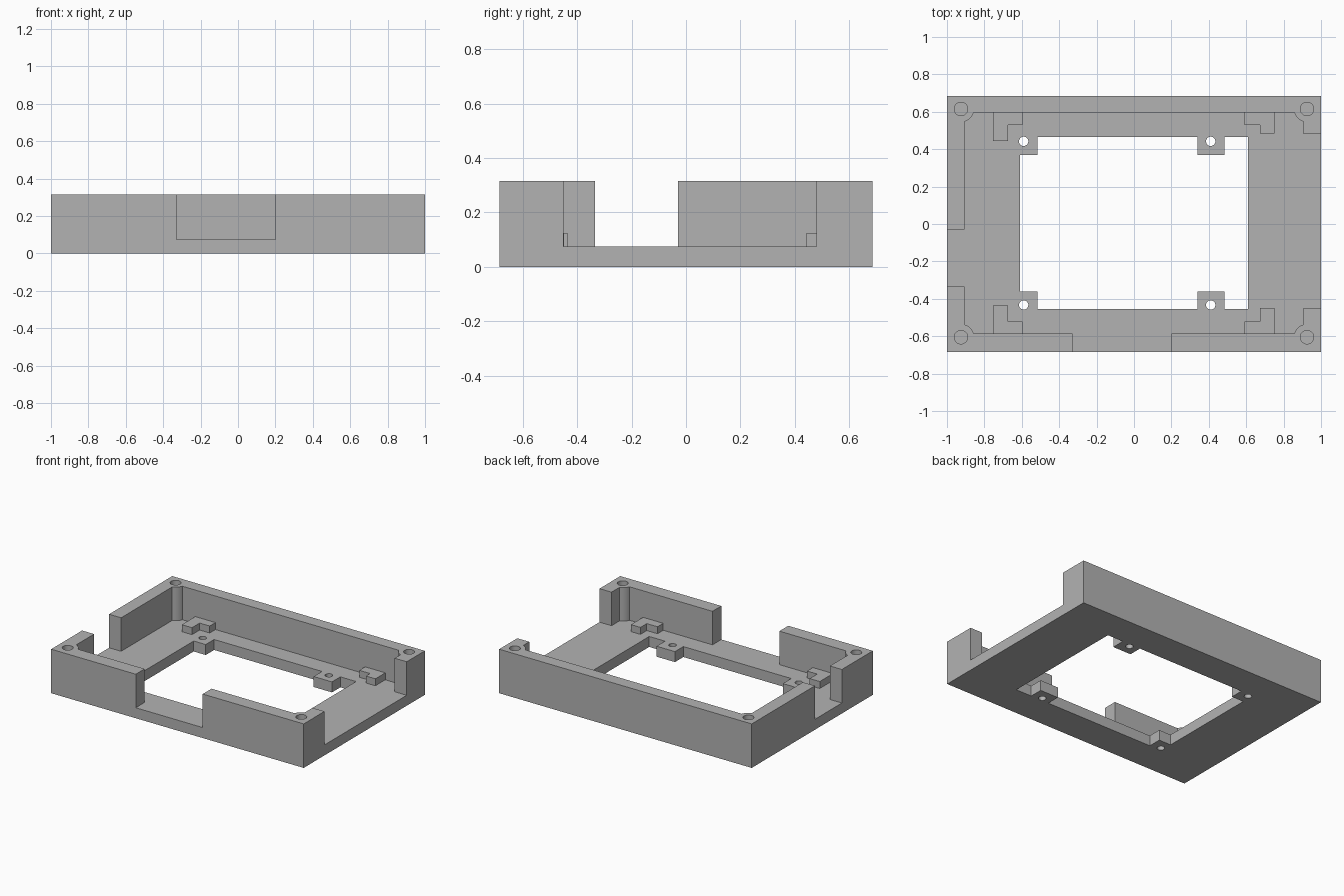
import bpy, bmesh, math

if "Cube" in bpy.data.objects:
    bpy.data.objects.remove(bpy.data.objects["Cube"])

H, FLOOR, LEDGE = 0.315, 0.075, 0.125      # rim, floor and support heights
IX, IY0, IY1 = 0.905, -0.585, 0.595        # inner wall faces

grey = bpy.data.materials.new("grey plastic")
grey.diffuse_color = (0.45, 0.45, 0.45, 1)
grey.use_nodes = True
grey.node_tree.nodes["Principled BSDF"].inputs["Base Color"].default_value = grey.diffuse_color


def prism(name, pts, z0, z1):
    """Extrude a flat outline from z0 to z1."""
    bm = bmesh.new()
    face = bm.faces.new([bm.verts.new((x, y, z0)) for x, y in pts])
    new = bmesh.ops.extrude_face_region(bm, geom=[face])["geom"]
    bmesh.ops.translate(bm, vec=(0, 0, z1 - z0),
                        verts=[v for v in new if isinstance(v, bmesh.types.BMVert)])
    bmesh.ops.recalc_face_normals(bm, faces=bm.faces)
    mesh = bpy.data.meshes.new(name)
    bm.to_mesh(mesh)
    bm.free()
    mesh.materials.append(grey)
    ob = bpy.data.objects.new(name, mesh)
    bpy.context.collection.objects.link(ob)
    return ob


def arc(cx, cy, r, a0, a1, n):
    return [(cx + r * math.cos(math.radians(a0 + (a1 - a0) * i / n)),
             cy + r * math.sin(math.radians(a0 + (a1 - a0) * i / n))) for i in range(n + 1)]


def circle(cx, cy, r):
    return arc(cx, cy, r, 0, 360, 32)[:-1]


def rect(x0, x1, y0, y1):
    return [(x0, y0), (x1, y0), (x1, y1), (x0, y1)]


def cut(target, cutter):
    cutter.hide_render = True
    mod = target.modifiers.new("cut", 'BOOLEAN')
    mod.operation, mod.solver, mod.object = 'DIFFERENCE', 'EXACT', cutter
    bpy.context.view_layer.objects.active = target
    bpy.ops.object.modifier_apply(modifier=mod.name)
    bpy.data.objects.remove(cutter)


# Solid block that becomes the tray
tray = prism("tray", rect(-1, 1, -0.685, 0.685), 0, H)

# Cavity with round corner bosses left standing, open through three wall gaps
corners = [(-0.925, -0.605), (0.925, -0.605), (0.925, 0.615), (-0.925, 0.615)]
boss = [arc(x, y, 0.07, 73.4 + 90 * i, 16.6 + 90 * i, 8) for i, (x, y) in enumerate(corners)]
cavity = (boss[0] + [(-0.33, IY0), (-0.33, -0.8), (0.2, -0.8), (0.2, IY0)]
          + boss[1] + [(IX, -0.45), (1.1, -0.45), (1.1, 0.48), (IX, 0.48)]
          + boss[2] + boss[3]
          + [(-IX, -0.03), (-1.1, -0.03), (-1.1, -0.335), (-IX, -0.335)])
cut(tray, prism("cavity_cutter", cavity, FLOOR, 0.5))

# Floor opening with four mounting tabs
opening = [(-0.515, -0.455), (0.34, -0.455), (0.34, -0.36), (0.485, -0.36),
           (0.485, -0.455), (0.61, -0.455), (0.61, 0.465), (0.485, 0.465),
           (0.485, 0.37), (0.34, 0.37), (0.34, 0.465), (-0.515, 0.465),
           (-0.515, 0.37), (-0.61, 0.37), (-0.61, -0.36), (-0.515, -0.36)]
cut(tray, prism("opening_cutter", opening, -0.1, 0.2))

# Through holes in the tabs
for x in (-0.59, 0.41):
    for y in (-0.433, 0.442):
        cut(tray, prism("tab_hole_cutter", circle(x, y, 0.025), -0.1, 0.2))

# Blind screw holes in the corners
for x, y in corners:
    cut(tray, prism("screw_hole_cutter", circle(x, y, 0.036), FLOOR, 0.5))

# L-shaped supports: outer x, step x, inner x, wall y, step y, end y
for name, xo, xs, xi, yw, ys, ye in (
        ("back_left_support", -0.755, -0.675, -0.595, IY1, 0.53, 0.443),
        ("back_right_support", 0.75, 0.675, 0.59, IY1, 0.53, 0.483),
        ("front_left_support", -0.755, -0.675, -0.595, IY0, -0.52, -0.435),
        ("front_right_support", 0.75, 0.675, 0.59, IY0, -0.52, -0.448)):
    prism(name, [(xo, yw), (xo, ye), (xs, ye), (xs, ys), (xi, ys), (xi, yw)], FLOOR, LEDGE)

# Smooth the round walls, keep the corners sharp
bpy.ops.object.select_all(action='DESELECT')
tray.select_set(True)
bpy.context.view_layer.objects.active = tray
bpy.ops.object.shade_smooth_by_angle(angle=math.radians(30))
